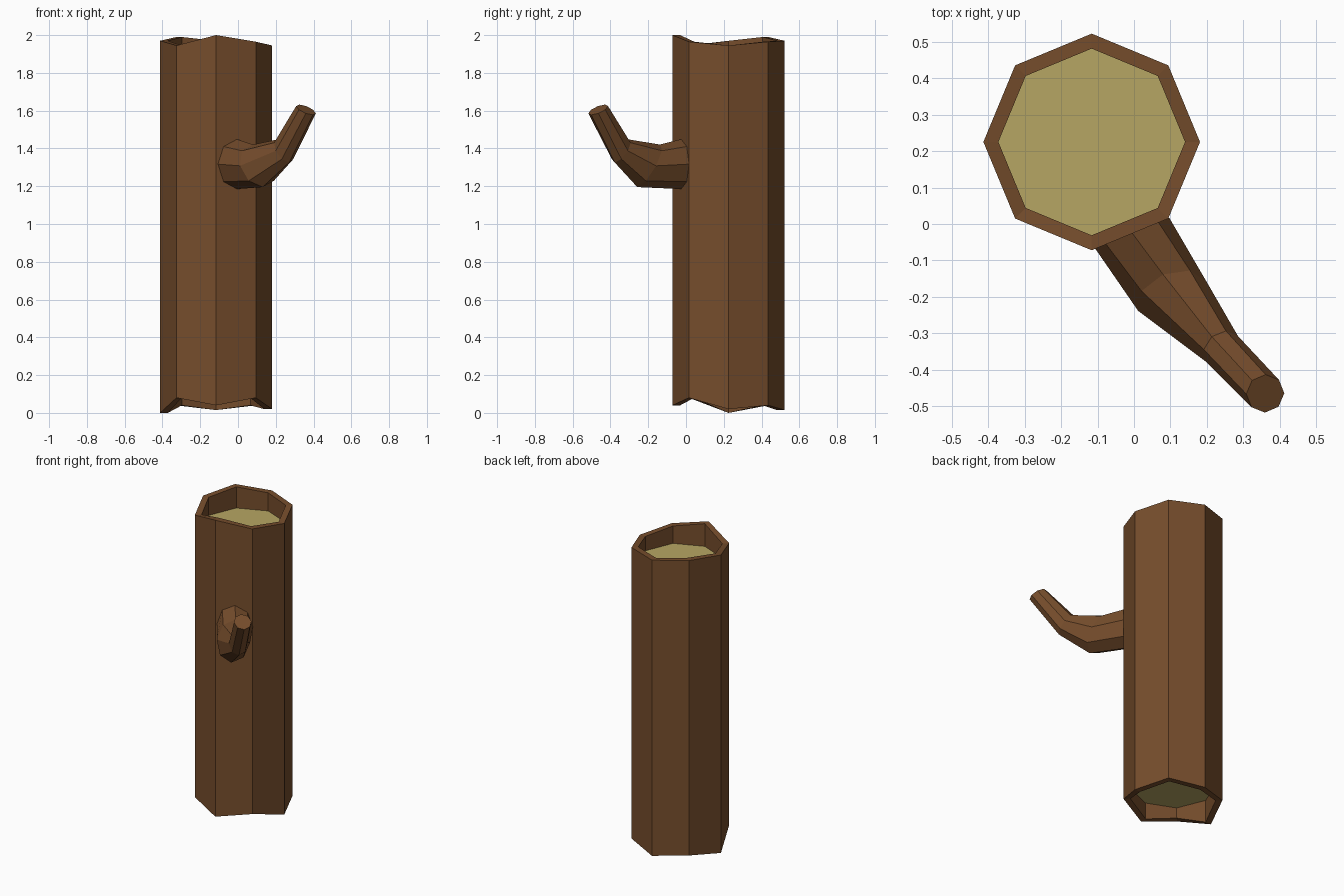
import bpy, math
from mathutils import Vector

if "Cube" in bpy.data.objects:
    bpy.data.objects.remove(bpy.data.objects["Cube"])


def material(name, rgb):
    m = bpy.data.materials.new(name)
    m.diffuse_color = (*rgb, 1)
    m.use_nodes = True
    m.node_tree.nodes["Principled BSDF"].inputs["Base Color"].default_value = m.diffuse_color
    return m


bark = material("bark", (0.18, 0.074, 0.025))
wood = material("wood", (0.47, 0.38, 0.125))

N = 8
CX, CY, R_OUT, R_IN = -0.116, 0.225, 0.297, 0.256


def make(name, verts, faces, mat):
    me = bpy.data.meshes.new(name)
    me.from_pydata(verts, [], faces)
    me.materials.append(mat)
    ob = bpy.data.objects.new(name, me)
    bpy.context.collection.objects.link(ob)
    return ob


def bridge(a, b):
    # quads between two rings of N vertices, given by ring number
    return [(a * N + i, a * N + (i + 1) % N, b * N + (i + 1) % N, b * N + i)
            for i in range(N)]


def octagon(r, heights):
    return [(CX + r * math.cos(math.tau * i / N), CY + r * math.sin(math.tau * i / N), z)
            for i, z in enumerate(heights)]


# Hollow trunk ends with jagged rims (heights counter-clockwise from +x)
top = [1.945, 1.965, 1.97, 1.99, 1.97, 1.945, 2.0, 1.965]
bottom = [0.02, 0.04, 0.015, 0.04, 0.0, 0.08, 0.04, 0.08]
LOW, HIGH = 0.15, 1.85
rings = [octagon(R_IN, [LOW] * N), octagon(R_IN, bottom), octagon(R_OUT, bottom),
         octagon(R_OUT, top), octagon(R_IN, top), octagon(R_IN, [HIGH] * N)]
faces = [f for k in range(5) for f in bridge(k, k + 1)]
make("trunk", sum(rings, []), faces, bark)

# Pale cut wood inside both ends
for name, z, order in (("top_cut", HIGH, 1), ("bottom_cut", LOW, -1)):
    make(name, octagon(R_IN, [z] * N), [tuple(range(N))[::order]], wood)

# Bent branch: centre, half width, half height, heading, pitch of each ring
path = [((-0.005, -0.025, 1.317), 0.11, 0.132, -67.5, 0),
        ((0.105, -0.198, 1.308), 0.102, 0.13, -67, 30),
        ((0.242, -0.343, 1.387), 0.056, 0.076, -50, 36),
        ((0.36, -0.465, 1.605), 0.053, 0.058, -45, 62)]
verts = []
for centre, w, h, heading, pitch in path:
    a, p = math.radians(heading), math.radians(pitch)
    side = Vector((-math.sin(a), math.cos(a), 0))
    up = Vector((-math.sin(p) * math.cos(a), -math.sin(p) * math.sin(a), math.cos(p)))
    for i in range(N):
        t = math.tau * i / N
        verts.append(Vector(centre) + side * w * math.cos(t) + up * h * math.sin(t))
faces = [f for k in range(3) for f in bridge(k, k + 1)]
faces += [tuple(range(N))[::-1], tuple(range(3 * N, 4 * N))]
make("branch", verts, faces, bark)
